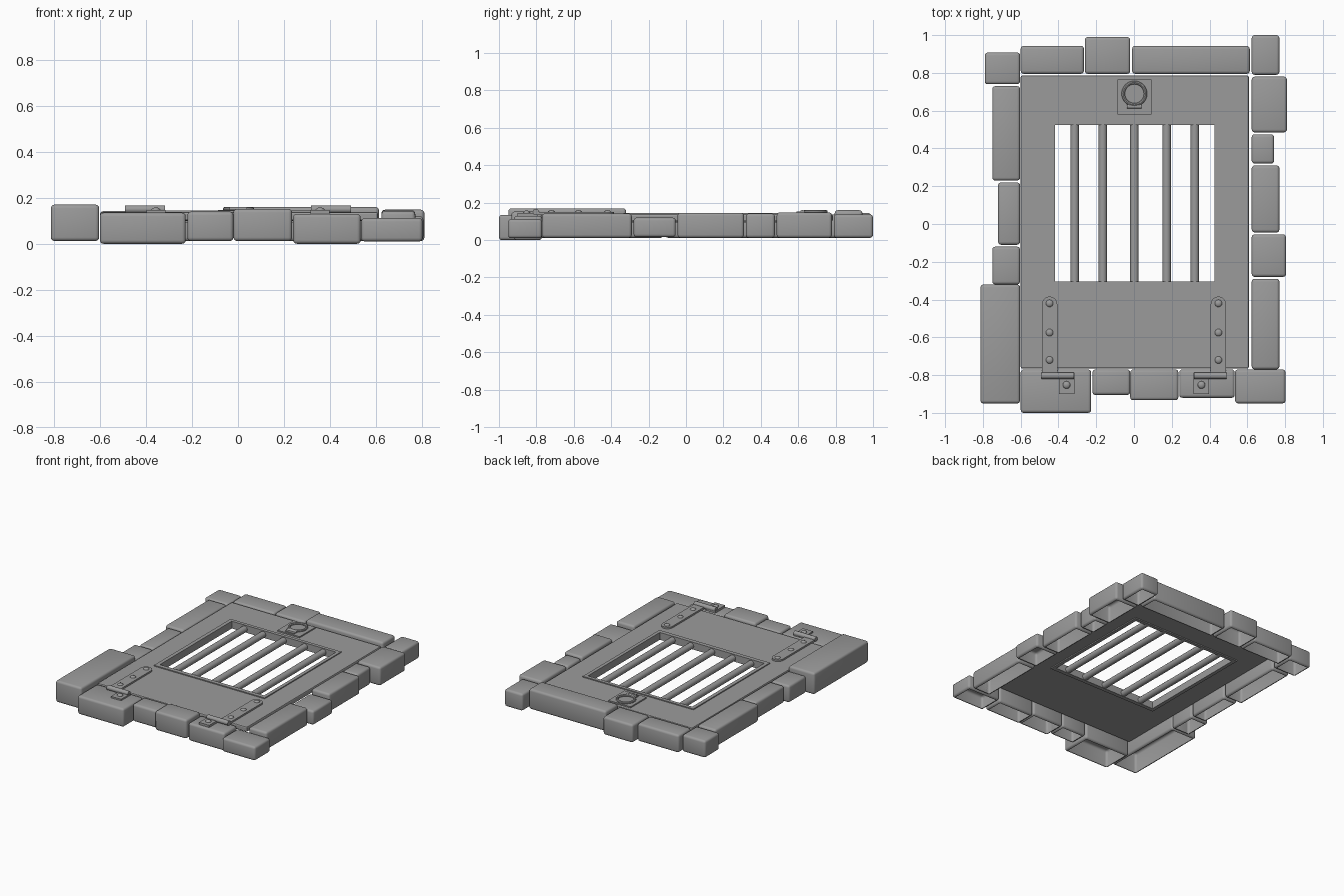
import bpy
import bmesh
import math

cube = bpy.data.objects.get("Cube")
if cube:
    bpy.data.objects.remove(cube, do_unlink=True)

GREY = (0.33, 0.33, 0.33, 1.0)
mat = bpy.data.materials.new("stone_grey")
mat.use_nodes = True
mat.diffuse_color = GREY
mat.node_tree.nodes["Principled BSDF"].inputs["Base Color"].default_value = GREY


def finish(name, bm, smooth=True):
    """Turn a bmesh into a named object with the shared material."""
    bmesh.ops.recalc_face_normals(bm, faces=bm.faces)
    mesh = bpy.data.meshes.new(name)
    bm.to_mesh(mesh)
    bm.free()
    mesh.materials.append(mat)
    obj = bpy.data.objects.new(name, mesh)
    bpy.context.collection.objects.link(obj)
    if smooth:
        bpy.ops.object.select_all(action='DESELECT')
        obj.select_set(True)
        bpy.context.view_layer.objects.active = obj
        bpy.ops.object.shade_smooth_by_angle(angle=math.radians(40))
    return obj


def box(name, x, y, z, bevel=0.0, open_bottom=False):
    """Box from (min, max) ranges, with optional rounded edges."""
    bm = bmesh.new()
    bmesh.ops.create_cube(bm, size=1)
    for v in bm.verts:
        v.co = [r[0] if c < 0 else r[1] for c, r in zip(v.co, (x, y, z))]
    if bevel:
        bmesh.ops.bevel(bm, geom=bm.edges[:], offset=bevel, segments=3,
                        profile=0.5, affect='EDGES')
    bmesh.ops.recalc_face_normals(bm, faces=bm.faces)
    if open_bottom:
        base = [f for f in bm.faces if f.normal.z < -0.99]
        bmesh.ops.delete(bm, geom=base, context='FACES')
    return finish(name, bm, bevel > 0)


def prism(name, points, z0, z1):
    """Extrude a flat outline upwards."""
    bm = bmesh.new()
    face = bm.faces.new([bm.verts.new((px, py, z0)) for px, py in points])
    new = bmesh.ops.extrude_face_region(bm, geom=[face])["geom"]
    top = [g for g in new if isinstance(g, bmesh.types.BMVert)]
    bmesh.ops.translate(bm, verts=top, vec=(0, 0, z1 - z0))
    return finish(name, bm)


def frame(name, outer, inner, z0, z1, bevel=0.0):
    """Rectangular ring; outer and inner are (x0, x1, y0, y1)."""
    bm = bmesh.new()

    def loop(r, z):
        return [bm.verts.new((r[i], r[j], z)) for i, j in ((0, 2), (1, 2), (1, 3), (0, 3))]

    loops = [loop(outer, z0), loop(outer, z1), loop(inner, z1), loop(inner, z0)]
    for a, b in zip(loops, loops[1:] + loops[:1]):
        for i in range(4):
            k = (i + 1) % 4
            bm.faces.new((a[i], a[k], b[k], b[i]))
    if bevel:
        rim = [e for e in bm.edges
               if all(v in loops[0] + loops[1] for v in e.verts)]
        bmesh.ops.bevel(bm, geom=rim, offset=bevel, segments=2,
                        profile=0.5, affect='EDGES')
    return finish(name, bm, smooth=False)


def rod(name, axis, centre, radius, length, sides):
    """Cylinder along the x or y axis."""
    bm = bmesh.new()
    bmesh.ops.create_cone(bm, cap_ends=True, segments=sides, radius1=radius,
                          radius2=radius, depth=length)
    obj = finish(name, bm)
    obj.location = centre
    turn = math.pi / 2
    obj.rotation_euler = (0, turn, 0) if axis == 'x' else (turn, 0, 0)


def rivet(name, x, y, z, radius=0.02):
    """Low domed rivet head."""
    bm = bmesh.new()
    bmesh.ops.create_uvsphere(bm, u_segments=16, v_segments=8, radius=radius)
    bmesh.ops.scale(bm, verts=bm.verts, vec=(1, 1, 0.6))
    finish(name, bm).location = (x, y, z)


# Surrounding stones: start and end along the row, outer edge, bottom, top
front = [(-.60, -.227, -1.0, 0, .135), (-.22, -.02, -.905, .012, .14),
         (-.02, .235, -.933, .012, .152), (.24, .533, -.92, 0, .13),
         (.535, .802, -.95, .01, .112)]
back = [(-.60, -.265, .943, .012, .142), (-.26, -.02, .99, .012, .145),
        (-.01, .613, .943, .012, .16)]
left = [(-.77, -.29, .77, .012, .142), (-.28, -.055, .805, .016, .12),
        (-.045, .31, .77, .012, .146), (.32, .475, .742, .012, .142),
        (.485, .78, .81, .012, .148), (.79, 1.0, .77, .012, .137)]
right = [(-.95, -.32, -.813, .012, .17), (-.32, -.12, -.75, .012, .137),
         (-.11, .22, -.72, .012, .137), (.23, .73, -.75, .012, .141),
         (.74, .908, -.79, .012, .137)]

for side, row, inner in (("front", front, -.77), ("back", back, .795),
                         ("left", left, .623), ("right", right, -.603)):
    for i, (a, b, edge, z0, z1) in enumerate(row):
        across = tuple(sorted((edge, inner)))
        x, y = ((a, b), across) if side in ("front", "back") else (across, (a, b))
        box(f"{side}_stone_{i + 1}", x, y, (z0, z1), 0.016, True)

# Thin hatch panel with its window trim
TOP = 0.138
opening = (-.418, .425, -.305, .525)
trim = (-.445, .45, -.335, .55)
frame("hatch_panel", (-.60, .608, -.765, .785), trim, 0.1, TOP, 0.008)
frame("window_trim", trim, opening, 0.092, TOP + 0.007)

# Window bars
for i, x in enumerate((-.314, -.165, .002, .173, .322)):
    rod(f"window_bar_{i + 1}", 'y', (x, .11, .116), .023, .85, 12)

# Hinges, one on each side
for side, s in (("right", -1), ("left", 1)):
    cx, r = 0.447, 0.041
    arc = [(s * (cx + r * math.cos(t * math.pi / 10)),
            -.425 + r * math.sin(t * math.pi / 10)) for t in range(11)]
    prism(f"{side}_hinge_strap",
          arc + [(s * (cx - r), -.79), (s * (cx + r), -.79)], TOP - .005, TOP + .012)
    for i, y in enumerate((-.42, -.575, -.72)):
        rivet(f"{side}_strap_rivet_{i + 1}", s * cx, y, TOP + .01)
    rod(f"{side}_hinge_barrel", 'x', (s * .404, -.803, .15), .017, .172, 12)
    box(f"{side}_hinge_plate", sorted((s * .315, s * .397)), (-.90, -.79), (.12, .146))
    rivet(f"{side}_plate_rivet", s * .357, -.852, .146)

# Pull ring on its backing plate
box("ring_plate", (-.087, .092), (.58, .765), (TOP - .005, TOP + .009))
bm = bmesh.new()
SEG, TUBE = 32, 8
rings = []
for i in range(SEG):
    a = 2 * math.pi * i / SEG
    ring = []
    for j in range(TUBE):
        b = 2 * math.pi * j / TUBE
        d = .059 + .009 * math.cos(b)
        ring.append(bm.verts.new((d * math.cos(a), d * math.sin(a), .009 * math.sin(b))))
    rings.append(ring)
for i in range(SEG):
    p, q = rings[i], rings[(i + 1) % SEG]
    for j in range(TUBE):
        k = (j + 1) % TUBE
        bm.faces.new((p[j], q[j], q[k], p[k]))
finish("pull_ring", bm).location = (.002, .69, .151)
box("ring_bracket", (-.036, .04), (.592, .627), (TOP, TOP + .014))
rod("ring_bracket_pin", 'x', (.002, .622, .149), .012, .076, 10)
